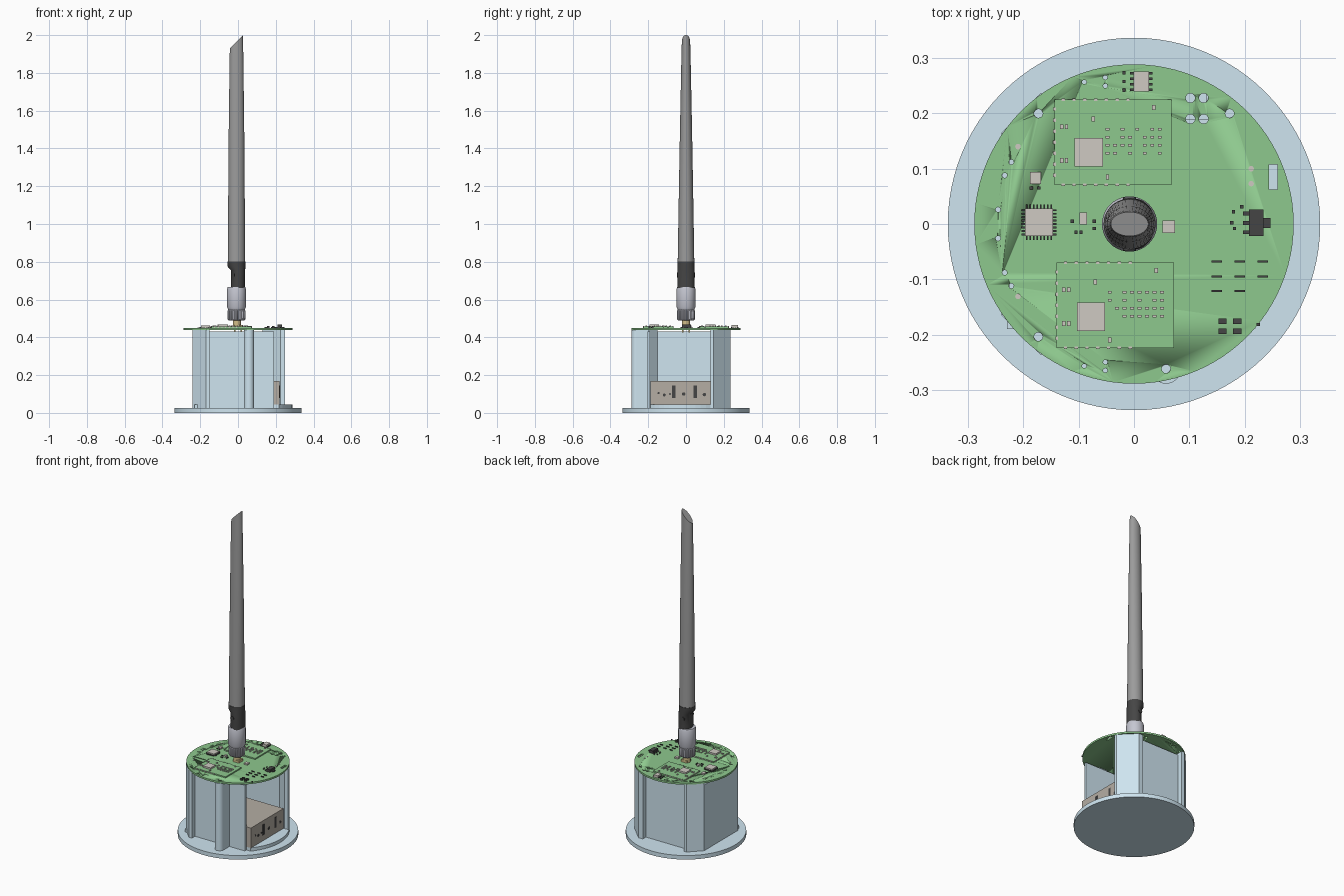
import bpy, bmesh, math, random
from mathutils import Matrix

if "Cube" in bpy.data.objects:
    bpy.data.objects.remove(bpy.data.objects["Cube"])

random.seed(4)


def material(name, r, g, b):
    m = bpy.data.materials.new(name)
    m.diffuse_color = (r, g, b, 1)
    m.use_nodes = True
    m.node_tree.nodes["Principled BSDF"].inputs["Base Color"].default_value = m.diffuse_color
    return m


BLUE = material("pale_blue", 0.62, 0.78, 0.87)
GREEN = material("board_green", 0.27, 0.58, 0.27)
SILVER = material("chip_silver", 0.62, 0.59, 0.54)
TAUPE = material("box_taupe", 0.46, 0.42, 0.37)
DARK = material("dark_plastic", 0.06, 0.06, 0.06)
GREY = material("antenna_grey", 0.33, 0.33, 0.33)
STEEL = material("sleeve_steel", 0.56, 0.57, 0.64)
GOLD = material("brass", 0.65, 0.52, 0.25)


def finish(name, bm, mat, smooth=False):
    bmesh.ops.recalc_face_normals(bm, faces=bm.faces)
    me = bpy.data.meshes.new(name)
    bm.to_mesh(me)
    bm.free()
    ob = bpy.data.objects.new(name, me)
    bpy.context.collection.objects.link(ob)
    if mat:
        me.materials.append(mat)
    if smooth:
        bpy.ops.object.select_all(action='DESELECT')
        ob.select_set(True)
        bpy.context.view_layer.objects.active = ob
        bpy.ops.object.shade_smooth_by_angle(angle=math.radians(35))
    return ob


def boxes(name, items, mat):
    """items: (cx, cy, sx, sy, z0, z1)"""
    bm = bmesh.new()
    for cx, cy, sx, sy, z0, z1 in items:
        bmesh.ops.create_cube(bm, size=1, matrix=Matrix.Translation((cx, cy, (z0 + z1) / 2))
                              @ Matrix.Diagonal((sx, sy, z1 - z0, 1)))
    return finish(name, bm, mat)


def cylinders(name, items, mat, n=32, axis=None):
    """items: (x, y, z, radius, length), centred; axis 'X' or 'Y' lays them down"""
    bm = bmesh.new()
    rot = Matrix()
    if axis:
        rot = Matrix.Rotation(math.pi / 2, 4, 'Y' if axis == 'X' else 'X')
    for x, y, z, r, d in items:
        bmesh.ops.create_cone(bm, cap_ends=True, segments=n, radius1=r, radius2=r, depth=d,
                              matrix=Matrix.Translation((x, y, z)) @ rot)
    return finish(name, bm, mat, True)


def prism(name, pts, z0, z1, mat):
    bm = bmesh.new()
    f = bm.faces.new([bm.verts.new((x, y, z0)) for x, y in pts])
    top = bmesh.ops.extrude_face_region(bm, geom=[f])["geom"]
    bmesh.ops.translate(bm, vec=(0, 0, z1 - z0), verts=[v for v in top if isinstance(v, bmesh.types.BMVert)])
    return finish(name, bm, mat)


def loft(name, rings, mat, n=40, slope=0.0, knurl=0.0):
    """rings: (z, cx, rx, ry); slope tilts the last ring along x"""
    bm = bmesh.new()
    loops = []
    for k, (z, cx, rx, ry) in enumerate(rings):
        s = slope if k == len(rings) - 1 else 0
        loop = []
        for i in range(n):
            a = 2 * math.pi * i / n
            q = 1 - knurl * (i // 2 % 2)
            x = rx * q * math.cos(a)
            loop.append(bm.verts.new((cx + x, ry * q * math.sin(a), z + s * x)))
        loops.append(loop)
    for a, b in zip(loops, loops[1:]):
        for i in range(n):
            j = (i + 1) % n
            bm.faces.new((a[i], a[j], b[j], b[i]))
    bm.faces.new(loops[0])
    bm.faces.new(loops[-1])
    return finish(name, bm, mat, True)


# Base disc and raised floor under the box
cylinders("base_disc", [(0, 0, 0.0125, 0.337, 0.025)], BLUE, 96)
arc = [(0.288 * math.cos(a), 0.288 * math.sin(a))
       for a in [math.radians(-41 + 68 * i / 12) for i in range(13)]]
prism("raised_floor", [(-0.23, 0.13), (-0.23, -0.19)] + arc, 0.025, 0.045, BLUE)

# Stand walls, open on the right
WALL_TOP = 0.43
boxes("left_wall", [(-0.2325, 0, 0.015, 0.33, 0.025, WALL_TOP)], BLUE)
boxes("front_wall", [(0.005, -0.1975, 0.37, 0.015, 0.025, WALL_TOP)], BLUE)
boxes("back_wall", [(-0.01, 0.197, 0.34, 0.015, 0.025, WALL_TOP)], BLUE)

# Chamfered corner columns
for label, s in (("front", -1), ("back", 1)):
    prism(label + "_left_column",
          [(-0.24, s * 0.165), (-0.17, s * 0.236), (-0.15, s * 0.236), (-0.15, s * 0.19),
           (-0.185, s * 0.19), (-0.225, s * 0.15)], 0.025, 0.44, BLUE)
prism("back_right_column",
      [(0.25, 0.13), (0.25, 0.145), (0.16, 0.235), (0.13, 0.235), (0.13, 0.205), (0.225, 0.13)],
      0.025, 0.44, BLUE)

# Front round post, tied to the wall
cylinders("front_post", [(0.058, -0.262, 0.2325, 0.027, 0.415)], BLUE)
boxes("front_post_web", [(0.058, -0.23, 0.054, 0.064, 0.025, 0.44)], BLUE)

# Equipment box with ports on its right face
boxes("equipment_box", [(0.0475, -0.03, 0.345, 0.318, 0.045, 0.168)], TAUPE)
boxes("box_slots", [(0.2205, y, 0.003, 0.018, 0.08, 0.145) for y in (-0.065, 0.05)], DARK)
cylinders("box_ports", [(0.2205, y, z, r, 0.003) for y, z, r in
                        ((-0.145, 0.105, 0.006), (-0.115, 0.095, 0.008), (-0.085, 0.1, 0.005),
                         (-0.012, 0.1, 0.009), (0.097, 0.097, 0.009))], DARK, 20, 'X')

# Round circuit board with drilled holes
board = cylinders("circuit_board", [(0, 0, 0.445, 0.289, 0.011)], GREEN, 96)
holes = [(-0.173, 0.2, 0.008), (-0.173, -0.204, 0.008), (0.058, -0.262, 0.008), (0.173, 0.2, 0.008)]
holes += [(x, y, 0.0085) for x in (0.102, 0.126) for y in (0.19, 0.228)]
for s in (-1, 1):
    holes += [(-0.234, s * 0.088, 0.0045), (-0.222, s * 0.112, 0.0045), (-0.246, s * 0.026, 0.0045),
              (-0.09, s * 0.257, 0.004), (-0.052, s * 0.25, 0.004), (-0.052, s * 0.265, 0.004)]
cut = cylinders("hole_cutter", [(x, y, 0.445, r, 0.05) for x, y, r in holes], None, 16)
slot = boxes("slot_cutter", [(0.252, 0.085, 0.015, 0.045, 0.42, 0.47)], None)
for c in (cut, slot):
    m = board.modifiers.new("cut", 'BOOLEAN')
    m.operation, m.object, m.solver = 'DIFFERENCE', c, 'EXACT'
    c.hide_render = True
    c.hide_set(True)
cylinders("plated_pads", [(x, y, 0.451, 0.005, 0.002) for x, y in
                          ((-0.21, 0.14), (-0.21, -0.131), (0.212, 0.1), (0.212, 0.073))], SILVER, 16)

# Two radio modules with a chip, edge pads and small parts
T = 0.45
for label, mx, my, cy in (("back", -0.038, 0.148, 0.13), ("front", -0.034, -0.147, -0.168)):
    boxes(label + "_module", [(mx, my, 0.212, 0.154, T, T + 0.008)], GREEN)
    boxes(label + "_module_chip", [(mx - 0.044, cy, 0.051, 0.051, T + 0.008, T + 0.018)], SILVER)
    pads = [(mx - 0.106, my - 0.06 + 0.02 * i, 0.005, 0.006, T, T + 0.009) for i in range(7)]
    pads += [(mx - 0.09 + 0.0195 * i, my + s * 0.077, 0.006, 0.005, T, T + 0.009)
             for i in range(7) for s in (-1, 1)]
    boxes(label + "_module_pads", pads, SILVER)
    bits = [(mx - 0.01 + 0.0135 * i, my - 0.02 + 0.0145 * j, 0.007, 0.005, T + 0.008, T + 0.013)
            for i in range(8) for j in range(4) if random.random() < 0.75]
    bits += [(mx + x, my + y, 0.006, 0.009, T + 0.008, T + 0.013) for x, y in
             ((-0.093, 0.028), (-0.084, 0.028), (-0.093, -0.033), (-0.084, -0.033),
              (0.074, 0.063), (-0.01, -0.063), (-0.036, 0.042))]
    boxes(label + "_module_parts", bits, SILVER)

# Square controller chip with pins on four sides
qx, qy = -0.172, 0.003
boxes("controller_chip", [(qx, qy, 0.05, 0.05, T, T + 0.013)], SILVER)
pins = []
for i in range(8):
    o = -0.022 + 0.0063 * i
    for s in (-1, 1):
        pins += [(qx + s * 0.028, qy + o, 0.008, 0.003, T, T + 0.006),
                 (qx + o, qy + s * 0.028, 0.003, 0.008, T, T + 0.006)]
boxes("controller_pins", pins, DARK)

# Other chips and the power regulator
boxes("small_chips", [(-0.178, 0.083, 0.02, 0.022, T, T + 0.009), (0.063, -0.005, 0.022, 0.022, T, T + 0.009),
                      (-0.092, 0.01, 0.013, 0.022, T, T + 0.01), (0.013, 0.258, 0.028, 0.036, T, T + 0.015)], SILVER)
boxes("small_chip_pins", [(0.013 + s * 0.017, 0.243 + 0.01 * i, 0.007, 0.004, T, T + 0.006)
                          for i in range(4) for s in (-1, 1)], DARK)
boxes("regulator", [(0.221, 0.002, 0.026, 0.048, T, T + 0.017), (0.24, 0.002, 0.014, 0.018, T, T + 0.006)]
      + [(0.203, 0.002 + 0.017 * i, 0.012, 0.007, T, T + 0.006) for i in (-1, 0, 1)], DARK)

# Resistors, capacitors and indicator bars
boxes("indicator_bars", [(x, y, 0.019, 0.004, T, T + 0.006)
                         for x in (0.15, 0.191, 0.233) for y in (-0.068, -0.095, -0.121)
                         if not (x > 0.2 and y < -0.1)], DARK)
boxes("large_capacitors", [(x, y, 0.015, 0.01, T, T + 0.01)
                           for x in (0.16, 0.187) for y in (-0.176, -0.194)], DARK)
loose = [(-0.018, 0.242), (-0.018, 0.258), (-0.018, 0.274), (-0.186, 0.065), (-0.172, 0.065),
         (-0.105, -0.015), (-0.096, -0.015), (-0.112, 0.005), (-0.072, 0.005), (-0.072, -0.008),
         (0.18, 0.022), (0.177, 0.002), (0.182, -0.008), (0.195, 0.031), (0.225, -0.182)]
boxes("loose_parts", [(x, y, 0.006, 0.006, T, T + 0.006) for x, y in loose], DARK)

# Antenna socket through the board
boxes("socket_flange", [(0, 0, 0.042, 0.042, T, T + 0.014)], GOLD)
boxes("socket_legs", [(sx * 0.017, sy * 0.017, 0.007, 0.007, 0.425, T)
                      for sx in (-1, 1) for sy in (-1, 1)], GOLD)
cylinders("socket_barrel", [(-0.006, 0, 0.475, 0.021, 0.06)], GOLD)

# Knurled nut and sleeve
AX = -0.008
loft("knurled_nut", [(0.49, AX, 0.043, 0.043), (0.495, AX, 0.047, 0.047),
                     (0.542, AX, 0.047, 0.047), (0.547, AX, 0.043, 0.043)], STEEL, 80, knurl=0.08)
loft("antenna_sleeve", [(0.543, AX, 0.042, 0.042), (0.56, AX, 0.05, 0.05), (0.655, AX, 0.05, 0.05),
                        (0.667, AX, 0.046, 0.046)], STEEL)

# Dark swivel joint with its pin
loft("swivel_joint", [(0.66, 0, 0.038, 0.046), (0.69, 0, 0.038, 0.046), (0.755, 0, 0.038, 0.046),
                      (0.775, AX, 0.047, 0.046), (0.802, AX, 0.047, 0.046)], DARK)
cylinders("swivel_pin", [(AX, 0, 0.73, 0.012, 0.096)], DARK, 24, 'Y')

# Flattened, tapering antenna blade with a slanted tip
loft("antenna_blade", [(0.80, AX, 0.046, 0.044), (1.1, AX, 0.044, 0.039), (1.5, AX, 0.041, 0.032),
                       (1.9, AX, 0.036, 0.024), (1.966, AX, 0.034, 0.022)], GREY, slope=1.0)
